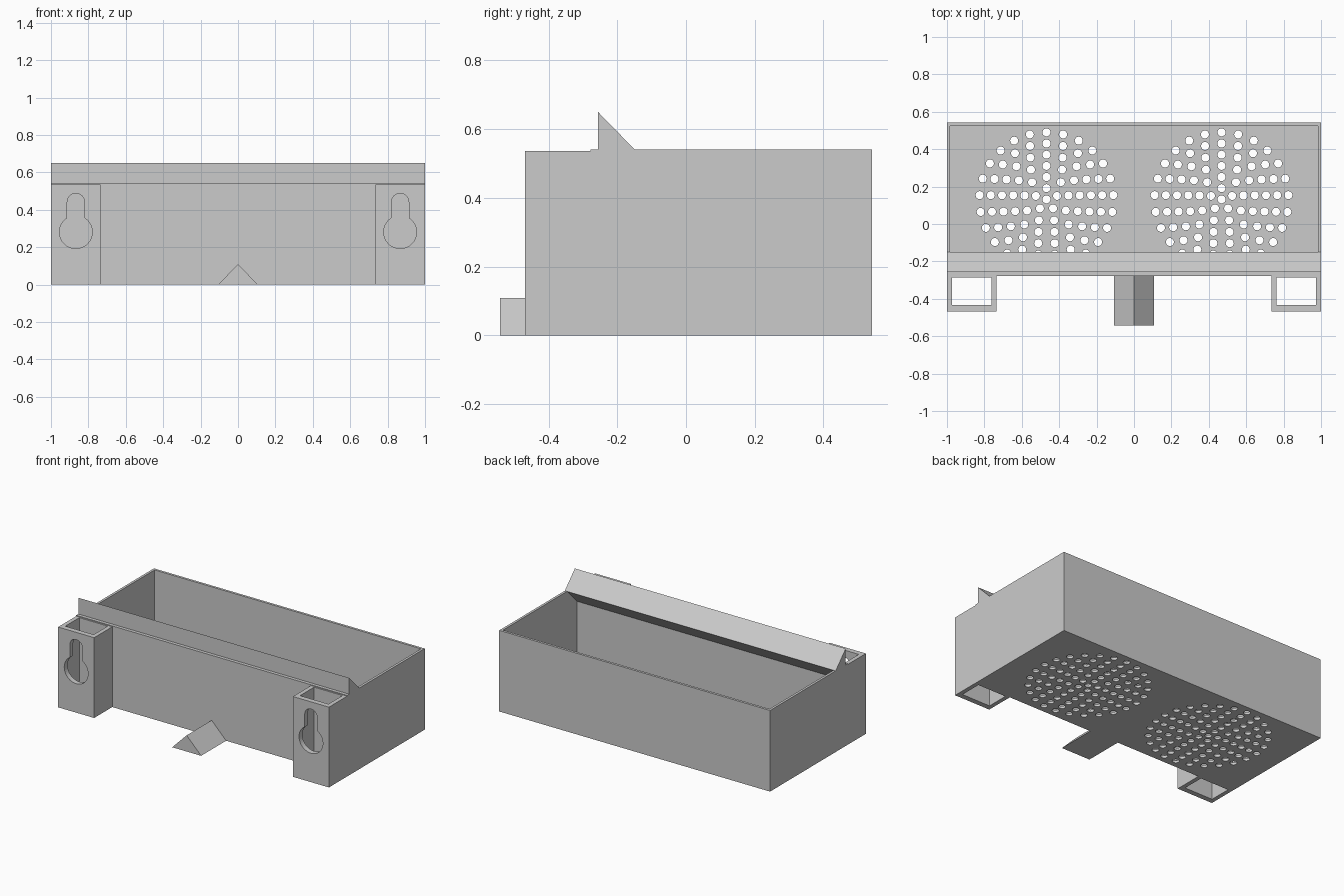
import bpy, bmesh
from math import sin, cos, pi, asin
from mathutils import Vector

if "Cube" in bpy.data.objects:
    bpy.data.objects.remove(bpy.data.objects["Cube"])

GREY = (0.6, 0.6, 0.6, 1)
grey = bpy.data.materials.new("plain grey")
grey.use_nodes = True
grey.diffuse_color = GREY
grey.node_tree.nodes["Principled BSDF"].inputs["Base Color"].default_value = GREY

# Main sizes
FRONT, BACK, HEIGHT = -0.278, 0.5415, 0.5415
WALL, FRONT_WALL, FLOOR = 0.0163, 0.022, 0.0163
INNER_FRONT = FRONT + FRONT_WALL
MOUNT_FRONT, MOUNT_TOP = -0.469, 0.536


def place(axis, a, b, t):
    """Put profile point (a, b) at depth t along the given axis."""
    return {"x": Vector((t, a, b)), "y": Vector((a, t, b)), "z": Vector((a, b, t))}[axis]


def prisms(name, profiles, axis, lo, hi):
    """Extrude closed profiles along an axis into one object."""
    bm = bmesh.new()
    for pts in profiles:
        low = [bm.verts.new(place(axis, a, b, lo)) for a, b in pts]
        high = [bm.verts.new(place(axis, a, b, hi)) for a, b in pts]
        bm.faces.new(low)
        bm.faces.new(high)
        n = len(pts)
        for i in range(n):
            j = (i + 1) % n
            bm.faces.new((low[i], low[j], high[j], high[i]))
    bmesh.ops.recalc_face_normals(bm, faces=bm.faces)
    mesh = bpy.data.meshes.new(name)
    bm.to_mesh(mesh)
    bm.free()
    mesh.materials.append(grey)
    obj = bpy.data.objects.new(name, mesh)
    bpy.context.collection.objects.link(obj)
    return obj


def cut(obj, cutter):
    """Subtract the cutter, bake the result and discard the cutter."""
    cutter.hide_render = True
    mod = obj.modifiers.new("cut", "BOOLEAN")
    mod.operation, mod.solver, mod.object = "DIFFERENCE", "EXACT", cutter
    bpy.context.view_layer.update()
    graph = bpy.context.evaluated_depsgraph_get()
    baked = bpy.data.meshes.new_from_object(obj.evaluated_get(graph))
    obj.modifiers.clear()
    obj.data = baked
    bpy.data.objects.remove(cutter)


def rect(x0, x1, y0, y1):
    return [(x0, y0), (x1, y0), (x1, y1), (x0, y1)]


def arc(cx, cy, r, start, end, steps):
    return [(cx + r * cos(start + (end - start) * i / steps),
             cy + r * sin(start + (end - start) * i / steps)) for i in range(steps + 1)]


# Open tray
tray = prisms("tray", [rect(-1, 1, FRONT, BACK)], "z", 0, HEIGHT)
cut(tray, prisms("cavity", [rect(WALL - 1, 1 - WALL, INNER_FRONT, BACK - WALL)], "z", FLOOR, 1))

# Two round grilles: rings of holes in the floor
RING, HOLE = 0.0597, 0.0215
mid_y = (FRONT + BACK) / 2
holes = []
for cx in (-0.468, 0.468):
    spots = [(cx, mid_y)]
    for k in range(1, 7):
        count = 4 * k + 1
        for i in range(count):
            a = pi / 2 + 2 * pi * i / count
            spots.append((cx + k * RING * cos(a), mid_y + k * RING * sin(a)))
    holes += [arc(x, y, HOLE, 0, 2 * pi, 20)[:-1] for x, y in spots]
cut(tray, prisms("grille_holes", holes, "z", -0.1, 0.1))

# Full-width hook ridge along the front wall, sloping both above and below the rim
prisms("hook_ridge", [[(INNER_FRONT, 0.65), (-0.15, HEIGHT), (INNER_FRONT, 0.435)]],
       "x", -1, 1)

# Hollow hanging mounts with keyhole slots
BIG, SLOT, KEY_Z, SLOT_Z = 0.088, 0.046, 0.281, 0.442
for side, name in ((-1, "right_mount"), (1, "left_mount")):
    mx = 0.867 * side
    mount = prisms(name, [rect(mx - 0.133, mx + 0.133, MOUNT_FRONT, FRONT)], "z", 0, MOUNT_TOP)
    cut(mount, prisms("mount_hollow", [rect(mx - 0.105, mx + 0.105, -0.434, -0.286)],
                      "z", -0.1, 1))
    neck = asin(SLOT / BIG)
    keyhole = arc(mx, KEY_Z, BIG, pi / 2 + neck, 2.5 * pi - neck, 36)
    keyhole += arc(mx, SLOT_Z, SLOT, 0, pi, 16)
    cut(mount, prisms("keyhole", [keyhole], "y", -0.6, -0.36))

# Triangular foot at the front
prisms("front_foot", [[(-0.107, 0), (0.107, 0), (0, 0.108)]], "y", -0.5415, FRONT)
